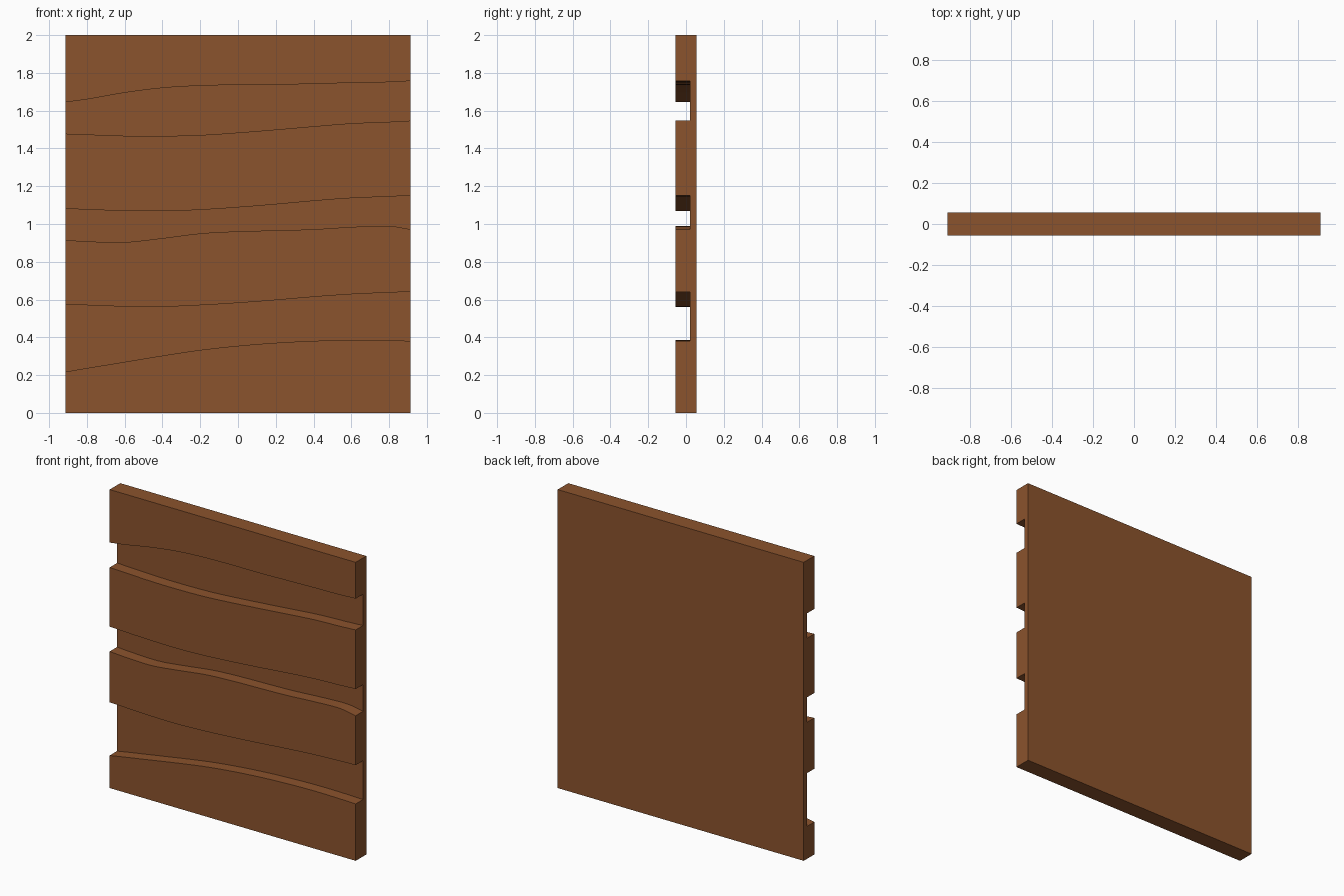
import bpy, bmesh

if "Cube" in bpy.data.objects:
    bpy.data.objects.remove(bpy.data.objects["Cube"])

HALF_W, FRONT, GROOVE, BACK, HEIGHT = 0.912, -0.056, 0.022, 0.056, 2.0
XS = [-0.912, -0.8, -0.6, -0.4, -0.2, 0, 0.2, 0.4, 0.6, 0.8, 0.912]
# heights of the wavy slat edges along XS, from bottom to top
EDGES = [
    [.218, .237, .270, .303, .333, .355, .371, .381, .386, .384, .381],
    [.574, .570, .563, .562, .570, .582, .597, .614, .628, .637, .641],
    [.915, .908, .904, .925, .950, .961, .966, .972, .984, .990, .972],
    [1.082, 1.076, 1.070, 1.068, 1.075, 1.088, 1.104, 1.122, 1.137, 1.145, 1.151],
    [1.478, 1.474, 1.467, 1.466, 1.471, 1.484, 1.500, 1.517, 1.533, 1.541, 1.547],
    [1.645, 1.660, 1.695, 1.720, 1.732, 1.736, 1.737, 1.742, 1.747, 1.751, 1.757],
]


def smooth_height(zs, x):
    """Cubic Hermite interpolation through the edge points."""
    i = max(k for k in range(len(XS) - 1) if XS[k] <= x + 1e-9)

    def slope(k):
        a, b = max(k - 1, 0), min(k + 1, len(XS) - 1)
        return (zs[b] - zs[a]) / (XS[b] - XS[a])

    h = XS[i + 1] - XS[i]
    t = (x - XS[i]) / h
    return ((2*t**3 - 3*t**2 + 1) * zs[i] + (t**3 - 2*t**2 + t) * h * slope(i)
            + (3*t**2 - 2*t**3) * zs[i + 1] + (t**3 - t**2) * h * slope(i + 1))


def section(x):
    """Comb-shaped cross-section: raised slats on a continuous backing."""
    pts = [(BACK, 0), (FRONT, 0)]
    for k, zs in enumerate(EDGES):
        z = smooth_height(zs, x)
        pts += [(FRONT, z), (GROOVE, z)] if k % 2 == 0 else [(GROOVE, z), (FRONT, z)]
    return pts + [(FRONT, HEIGHT), (BACK, HEIGHT)]


# grooved panel: sections bridged from left to right, with end caps
bm = bmesh.new()
STEPS = 48
rings = []
for s in range(STEPS + 1):
    x = -HALF_W + 2 * HALF_W * s / STEPS
    rings.append([bm.verts.new((x, y, z)) for y, z in section(x)])
for a, b in zip(rings, rings[1:]):
    for j in range(len(a)):
        k = (j + 1) % len(a)
        bm.faces.new((a[j], a[k], b[k], b[j]))
bm.faces.new(rings[0])
bm.faces.new(rings[-1])
bmesh.ops.recalc_face_normals(bm, faces=bm.faces)

mesh = bpy.data.meshes.new("wavy_panel")
bm.to_mesh(mesh)
bm.free()
panel = bpy.data.objects.new("wavy_panel", mesh)
bpy.context.collection.objects.link(panel)

wood = bpy.data.materials.new("brown wood")
wood.diffuse_color = (0.26, 0.087, 0.026, 1)
wood.use_nodes = True
wood.node_tree.nodes["Principled BSDF"].inputs["Base Color"].default_value = wood.diffuse_color
mesh.materials.append(wood)

# smooth along the waves, crisp at the slat edges
bpy.context.view_layer.objects.active = panel
panel.select_set(True)
bpy.ops.object.shade_smooth_by_angle(angle=0.5)
